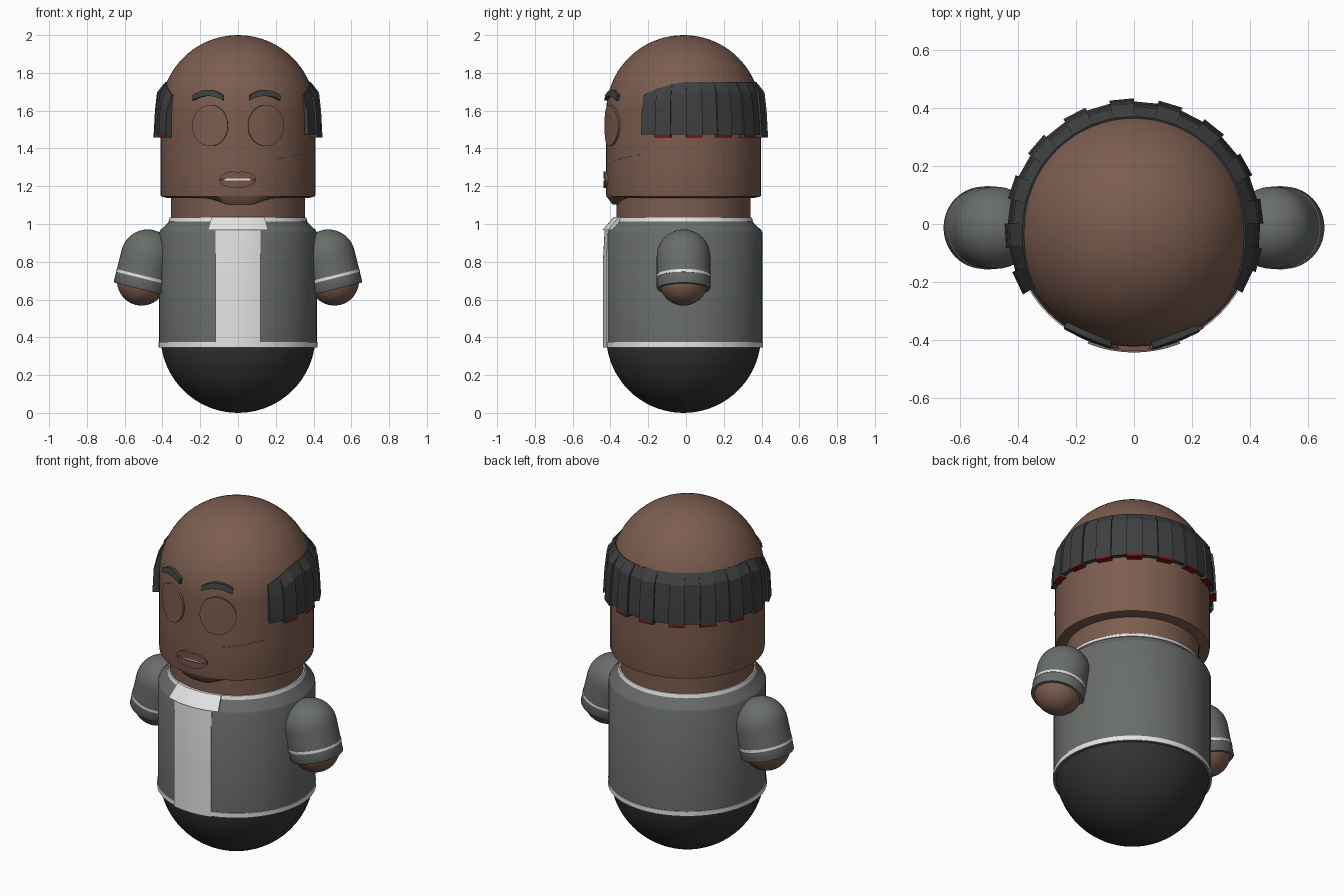
import bpy, bmesh, math
from mathutils import Matrix, Vector

if "Cube" in bpy.data.objects:
    bpy.data.objects.remove(bpy.data.objects["Cube"])

CY = -0.013          # y of the figure's main axis


def material(name, r, g, b):
    m = bpy.data.materials.new(name)
    lin = [((c / 255 + 0.055) / 1.055) ** 2.4 for c in (r, g, b)]
    m.diffuse_color = (*lin, 1)
    m.use_nodes = True
    m.node_tree.nodes["Principled BSDF"].inputs["Base Color"].default_value = m.diffuse_color
    return m


SKIN = material("brown skin", 124, 93, 79)
LIP = material("lip brown", 120, 85, 74)
GREY = material("jacket grey", 105, 109, 106)
WHITE = material("white trim", 228, 228, 228)
DARK = material("trouser black", 51, 51, 51)
HAIR = material("hair charcoal", 62, 63, 64)
RED = material("red hair tip", 130, 16, 16)


def finish(name, bm, mats, angle=35):
    me = bpy.data.meshes.new(name)
    bm.to_mesh(me)
    bm.free()
    ob = bpy.data.objects.new(name, me)
    bpy.context.collection.objects.link(ob)
    for m in mats:
        me.materials.append(m)
    bpy.ops.object.select_all(action='DESELECT')
    ob.select_set(True)
    bpy.context.view_layer.objects.active = ob
    bpy.ops.object.shade_smooth_by_angle(angle=math.radians(angle))
    return ob


def lathe(name, profile, mats, bands=(), place=None, n=64, edit=None):
    """Revolve (r, z) points; bands lists profile segments using the second material."""
    bm = bmesh.new()
    rings = [[bm.verts.new((r * math.cos(math.tau * i / n), r * math.sin(math.tau * i / n), z))
              for i in range(n)] for r, z in profile]
    for k in range(len(rings) - 1):
        for i in range(n):
            j = (i + 1) % n
            f = bm.faces.new((rings[k][i], rings[k][j], rings[k + 1][j], rings[k + 1][i]))
            f.material_index = 1 if k in bands else 0
    if edit:
        for v in bm.verts:
            edit(v.co)
    bmesh.ops.remove_doubles(bm, verts=bm.verts, dist=1e-5)
    bmesh.ops.recalc_face_normals(bm, faces=bm.faces)
    bm.transform(place or Matrix.Translation((0, CY, 0)))
    return finish(name, bm, mats)


def arc(r, z, a0, a1, n=14):
    """Points on a circle round (0, z), angles in degrees above horizontal."""
    out = []
    for i in range(n + 1):
        a = math.radians(a0 + (a1 - a0) * i / n)
        out.append((max(0, r * math.cos(a)), z + r * math.sin(a)))
    return out


def head_r(z):
    return math.sqrt(0.41 ** 2 - max(0, z - 1.59) ** 2)


def plate(name, shape, mat, radius=head_r, lift=0.012, nu=16, nv=4):
    """Curved plate on the front; shape(u, v) gives (x, z)."""
    bm = bmesh.new()

    def point(u, v):
        x, z = shape(u, v)
        return bm.verts.new((x, -math.sqrt((radius(z) + lift) ** 2 - x * x), z))
    g = [[point(i / nu, j / nv) for j in range(nv + 1)] for i in range(nu + 1)]
    for i in range(nu):
        for j in range(nv):
            bm.faces.new((g[i][j], g[i + 1][j], g[i + 1][j + 1], g[i][j + 1]))
    bmesh.ops.remove_doubles(bm, verts=bm.verts, dist=1e-5)
    rim = [e for e in bm.edges if e.is_boundary]
    new = bmesh.ops.extrude_edge_only(bm, edges=rim)["geom"]
    for v in new:
        if isinstance(v, bmesh.types.BMVert):
            k = 1 - (lift + 0.012) / 0.41
            v.co.x *= k
            v.co.y *= k
    bmesh.ops.recalc_face_normals(bm, faces=bm.faces)
    bm.faces.ensure_lookup_table()
    if bm.faces[0].normal.y > 0:
        bmesh.ops.reverse_faces(bm, faces=bm.faces)
    bm.transform(Matrix.Translation((0, CY, 0)))
    return finish(name, bm, [mat])


def between(x0, x1, low, high):
    """Shape spanning x0..x1 between two height curves of u."""
    def shape(u, v):
        c = 0.5 - 0.5 * math.cos(math.pi * u)
        return x0 + (x1 - x0) * c, low(c) + (high(c) - low(c)) * v
    return shape


def bow(c):
    return math.sqrt(max(0, 4 * c * (1 - c)))


# Rounded lower body and jacket with white trims
lathe("lower_body", arc(0.41, 0.41, -90, 0, 18), [DARK])
lathe("jacket", [(0.39, 0.345), (0.417, 0.345), (0.417, 0.955), (0.411, 0.968), (0.362, 1.014),
                 (0.355, 1.03), (0.33, 1.03)], [GREY])
lathe("hem_trim", [(0.41, 0.347), (0.421, 0.347), (0.421, 0.374), (0.41, 0.374)], [WHITE])
lathe("neck_trim", [(0.35, 1.013), (0.368, 1.013), (0.362, 1.034), (0.345, 1.034)], [WHITE])


# Front panel and collar
def chest_r(z):
    return 0.417 if z < 0.965 else 0.417 - (z - 0.965) * 0.85


plate("front_panel", lambda u, v: (-0.12 + 0.24 * u, 0.345 + 0.63 * v), WHITE, chest_r, 0.009)
plate("collar", lambda u, v: ((2 * u - 1) * (0.16 - 0.02 * v), 0.967 + 0.07 * v), WHITE,
      chest_r, 0.015)

# Neck
lathe("neck", [(0.355, 1.0), (0.355, 1.16)], [SKIN])


# Head with the chin dipping at the front
def chin(co):
    if co.z < 1.142 and co.y < 0:
        t = max(0, 1 - abs(co.x - 0.01) / 0.19)
        co.z -= 0.036 * min(1, 1.4 * t * t * (3 - 2 * t))


lathe("head", [(0.35, 1.138), (0.375, 1.138), (0.408, 1.146), (0.41, 1.155), (0.41, 1.35)]
      + arc(0.41, 1.59, 0, 90, 20), [SKIN], edit=chin)

# Eyes and eyebrows
for side, s in (("left", -1), ("right", 1)):
    plate(side + "_eye", between(s * 0.148 - 0.094, s * 0.148 + 0.094,
                                 lambda c: 1.521 - 0.109 * bow(c),
                                 lambda c: 1.521 + 0.109 * bow(c)), SKIN, lift=0.012, nu=28)
    a, b = sorted((s * 0.072 - 0.008, s * 0.234 - 0.008))
    plate(side + "_eyebrow", between(a, b,
                                     lambda c: 1.655 + 0.09 * c * (1 - c),
                                     lambda c: 1.682 + 0.11 * c * (1 - c)), HAIR, lift=0.02)

# Mouth: teeth behind two lips
plate("teeth", between(-0.075, 0.07, lambda c: 1.222, lambda c: 1.25), WHITE, lift=0.008)
plate("upper_lip", between(-0.1, 0.095,
                           lambda c: 1.232 + 0.01 * bow(c),
                           lambda c: 1.238 + 0.043 * bow(c) - 0.008 * math.exp(-((c - 0.5) * 12) ** 2)),
      LIP, lift=0.015)
plate("lower_lip", between(-0.1, 0.095,
                           lambda c: 1.236 - 0.045 * bow(c),
                           lambda c: 1.236 - 0.006 * bow(c)), LIP, lift=0.015)

# Thin cheek scar
plate("cheek_scar", lambda u, v: (0.17 + 0.17 * u, 1.332 + 0.033 * u + 0.005 * v), LIP,
      lift=0.002, nv=1)

# Hair: flat locks round the sides and back, every other one longer with a red tip
COUNT, START, END = 22, -31, 211
bm = bmesh.new()


def hair_top(deg):
    d = min(deg - START, END - deg)
    return 1.752 - 0.067 * max(0, 1 - d / 32) ** 1.5


for k in range(COUNT):
    long = k % 2
    out, bottom = (0.447, 1.459) if long else (0.436, 1.474)
    step = (END - START) / COUNT
    loops = []
    for deg in (START + step * k, START + step * (k + 1)):
        t, a = hair_top(deg), math.radians(deg)
        prof = [(head_r(t) - 0.012, t - 0.01), (head_r(t) + 0.008, t), (out - 0.018, t - 0.055),
                (out - 0.007, 1.6), (out, bottom + 0.012), (out, bottom), (0.4, bottom),
                (0.4, bottom + 0.012), (0.4, 1.6)]
        loops.append([bm.verts.new((r * math.cos(a), r * math.sin(a) + CY, z)) for r, z in prof])
    p, q = loops
    for i in range(len(p)):
        j = (i + 1) % len(p)
        f = bm.faces.new((p[i], p[j], q[j], q[i]))
        f.material_index = 1 if long and i in (4, 5) else 0
    bm.faces.new(p)
    bm.faces.new(q)
bmesh.ops.recalc_face_normals(bm, faces=bm.faces)
finish("hair", bm, [HAIR, RED], 20)

# Arms: sleeve with a white stripe, and a round hand
for side, s in (("left", -1), ("right", 1)):
    place = (Matrix.Translation((s * 0.478, CY, 0.829))
             @ Matrix.Rotation(-s * math.radians(14), 4, 'Y'))
    sleeve = arc(0.142, 0, 90, 0, 12) + [(0.142, -0.105), (0.144, -0.105), (0.144, -0.12),
                                         (0.142, -0.12), (0.142, -0.172), (0.138, -0.178), (0.11, -0.178)]
    lathe(side + "_sleeve", sleeve, [GREY, WHITE], (13, 14, 15), place, 40)
    hand = place @ Matrix.Translation((0, 0, -0.135))
    lathe(side + "_hand", arc(0.13, 0, -90, 90, 20), [SKIN], (), hand, 40)
